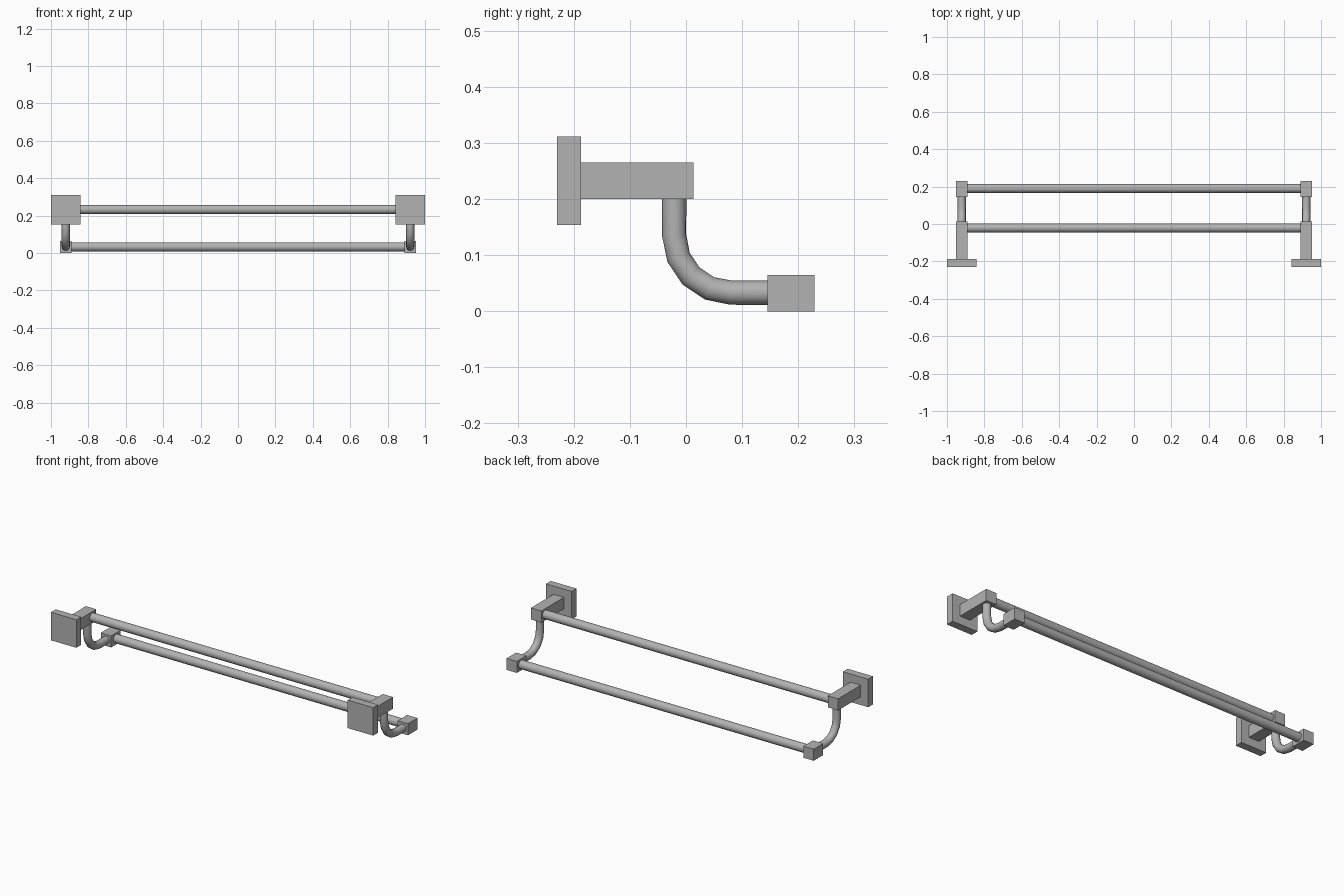
import bpy
import math
from mathutils import Vector

cube = bpy.data.objects.get("Cube")
if cube:
    bpy.data.objects.remove(cube, do_unlink=True)

# Single metal colour
metal = bpy.data.materials.new("satin grey metal")
metal.use_nodes = True
COLOR = (0.45, 0.45, 0.45, 1)
metal.diffuse_color = COLOR
metal.node_tree.nodes["Principled BSDF"].inputs["Base Color"].default_value = COLOR

BRACKET_X = 0.921
BAR_R = 0.024
PIPE_R = 0.0215
UPPER = Vector((0, -0.021, 0.233))   # upper rail centre
LOWER = Vector((0, 0.19, 0.033))     # lower rail centre


def box(name, x, width, y0, y1, z0, z1):
    bpy.ops.mesh.primitive_cube_add(size=1, location=(x, (y0 + y1) / 2, (z0 + z1) / 2))
    ob = bpy.context.object
    ob.name = name
    ob.scale = (width, y1 - y0, z1 - z0)
    bpy.ops.object.transform_apply(location=False, rotation=False, scale=True)
    ob.data.materials.append(metal)


def rail(name, centre):
    bpy.ops.mesh.primitive_cylinder_add(vertices=24, radius=BAR_R, depth=2 * BRACKET_X - 0.06,
                                        location=centre, rotation=(0, math.pi / 2, 0))
    ob = bpy.context.object
    ob.name = name
    ob.data.materials.append(metal)
    bpy.ops.object.shade_smooth_by_angle(angle=math.radians(40))


def bent_pipe(name, x):
    # Straight drop, quarter bend, then straight run back
    bend = 0.102
    cy, cz = UPPER.y + bend, LOWER.z + bend
    path = [(UPPER.y, 0.205)]
    for i in range(5):
        a = math.pi + i * math.pi / 8
        path.append((cy + bend * math.cos(a), cz + bend * math.sin(a)))
    path.append((0.15, LOWER.z))
    curve = bpy.data.curves.new(name, "CURVE")
    curve.dimensions = "3D"
    curve.bevel_depth = PIPE_R
    curve.bevel_resolution = 6
    spline = curve.splines.new("POLY")
    spline.points.add(len(path) - 1)
    for point, (y, z) in zip(spline.points, path):
        point.co = (x, y, z, 1)
    ob = bpy.data.objects.new(name, curve)
    bpy.context.collection.objects.link(ob)
    curve.materials.append(metal)
    bpy.ops.object.select_all(action="DESELECT")
    ob.select_set(True)
    bpy.context.view_layer.objects.active = ob
    bpy.ops.object.convert(target="MESH")
    bpy.ops.object.shade_smooth_by_angle(angle=math.radians(40))


# Brackets at both ends
for side, sign in (("left", 1), ("right", -1)):
    x = sign * BRACKET_X
    box(side + "_mounting_plate", x, 0.158, -0.23, -0.187, 0.154, 0.311)
    box(side + "_arm", x, 0.064, -0.187, 0.013, 0.2, 0.265)
    box(side + "_end_block", x, 0.064, 0.145, 0.229, 0.0, 0.065)
    bent_pipe(side + "_bent_pipe", x)

# Rails between the brackets
rail("upper_rail", UPPER)
rail("lower_rail", LOWER)
